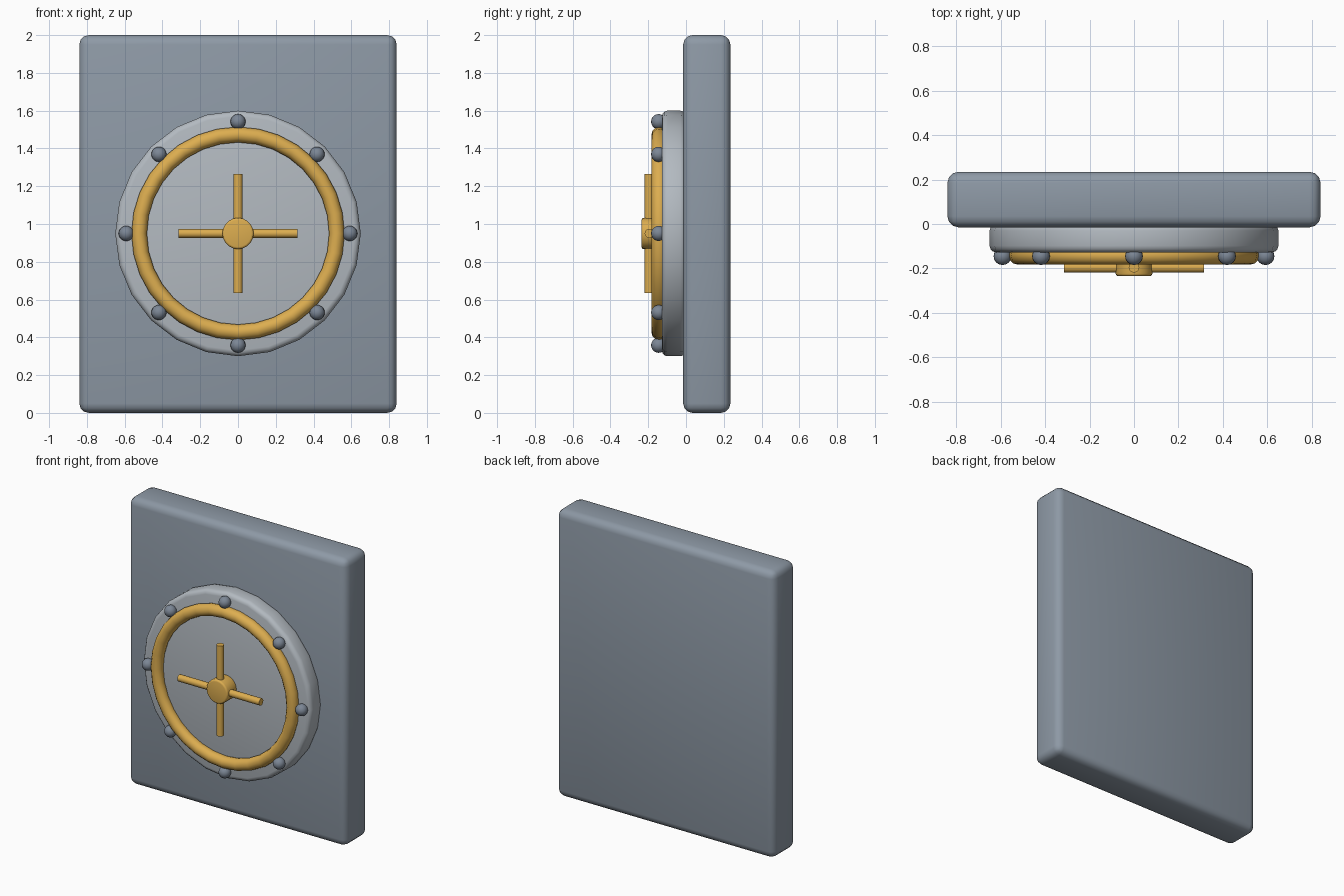
import bpy
import math

if "Cube" in bpy.data.objects:
    bpy.data.objects.remove(bpy.data.objects["Cube"])

CZ = 0.95  # height of the door centre


def material(name, rgb):
    m = bpy.data.materials.new(name)
    m.diffuse_color = (*rgb, 1)
    m.use_nodes = True
    m.node_tree.nodes["Principled BSDF"].inputs["Base Color"].default_value = m.diffuse_color
    return m


steel = material("steel", (0.27, 0.32, 0.38))
pale = material("pale_steel", (0.45, 0.49, 0.53))
dark = material("bolt_steel", (0.20, 0.24, 0.30))
brass = material("brass", (0.72, 0.42, 0.08))


def finish(name, mat, bevel=0, segments=3):
    ob = bpy.context.object
    ob.name = name
    ob.data.materials.append(mat)
    bpy.ops.object.transform_apply(location=False, rotation=True, scale=True)
    if bevel:
        mod = ob.modifiers.new("bevel", "BEVEL")
        mod.width = bevel
        mod.segments = segments
        mod.limit_method = "ANGLE"
        mod.angle_limit = math.radians(40)
        bpy.ops.object.modifier_apply(modifier="bevel")
    bpy.ops.object.shade_smooth_by_angle(angle=math.radians(40))
    return ob


def disc(name, mat, radius, y0, y1, sides, bevel):
    bpy.ops.mesh.primitive_cylinder_add(
        vertices=sides, radius=radius, depth=y1 - y0,
        location=(0, (y0 + y1) / 2, CZ), rotation=(math.pi / 2, 0, 0))
    return finish(name, mat, bevel)


# wall slab
bpy.ops.mesh.primitive_cube_add(size=1, location=(0, 0.11, 1))
bpy.context.object.scale = (1.68, 0.25, 2)
finish("wall_slab", steel, 0.05)

# round door
disc("door_disc", pale, 0.65, -0.128, 0.0, 24, 0.03)

# brass ring
bpy.ops.mesh.primitive_torus_add(
    major_radius=0.523, minor_radius=0.041, major_segments=32,
    minor_segments=12, location=(0, -0.142, CZ), rotation=(math.pi / 2, 0, 0))
finish("door_ring", brass)

# handle hub and crossed spokes
disc("handle_hub", brass, 0.083, -0.235, -0.127, 20, 0.012)
for name, rot in (("spoke_horizontal", (0, math.pi / 2, 0)),
                  ("spoke_vertical", (0, 0, 0))):
    bpy.ops.mesh.primitive_cylinder_add(
        vertices=12, radius=0.024, depth=0.63,
        location=(0, -0.195, CZ), rotation=rot)
    finish(name, brass)

# bolts around the rim
for i in range(8):
    a = i * math.pi / 4
    bpy.ops.mesh.primitive_uv_sphere_add(
        segments=16, ring_count=10, radius=0.04,
        location=(0.592 * math.cos(a), -0.145, CZ + 0.592 * math.sin(a)))
    finish(f"rim_bolt_{i + 1}", dark)
